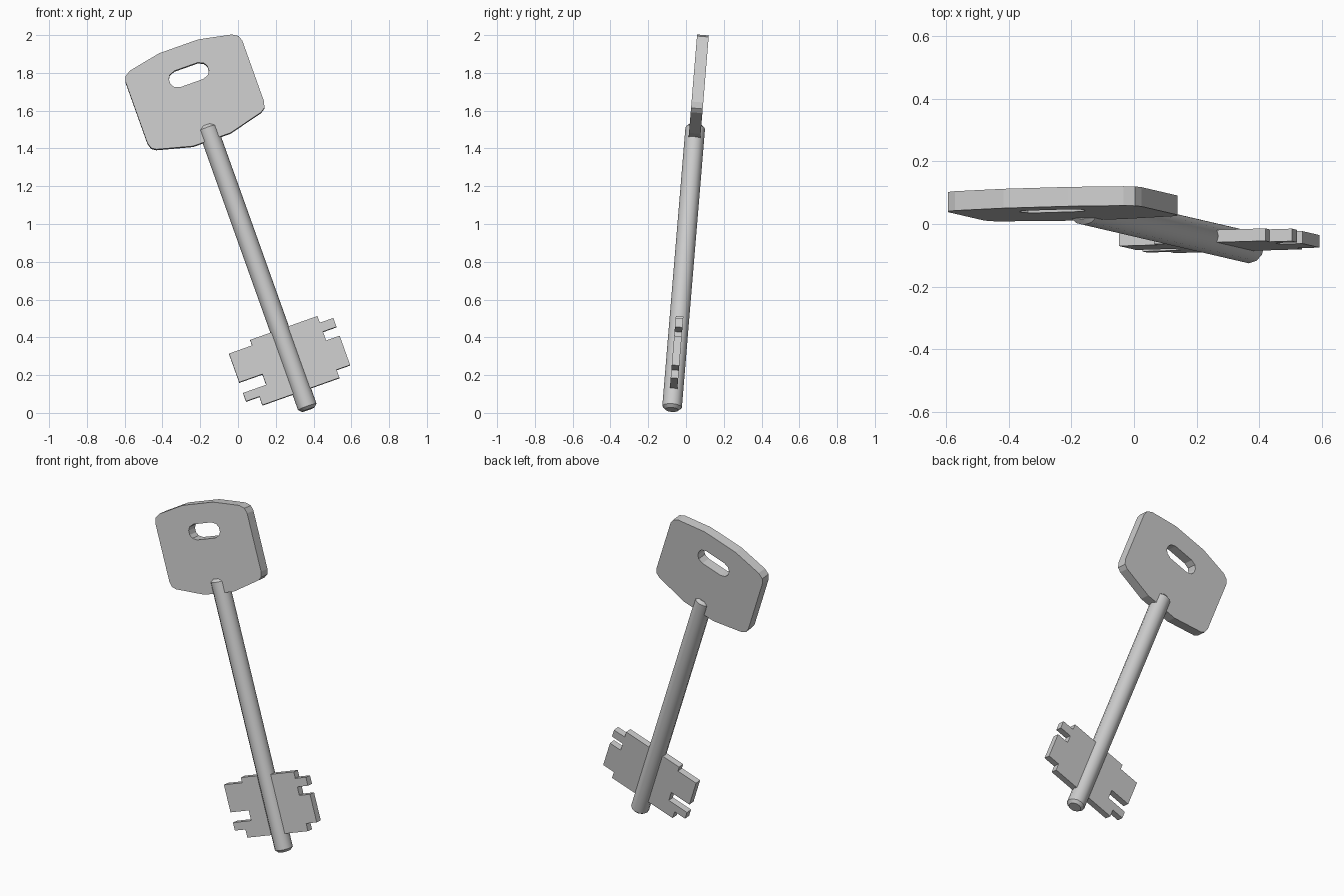
import bpy, bmesh
from math import radians
from mathutils import Matrix

if "Cube" in bpy.data.objects:
    bpy.data.objects.remove(bpy.data.objects["Cube"])

# Key is drawn upright with its shaft tip at the origin, then leaned into its pose
POSE = (Matrix.Translation((0.372, -0.075, 0.017))
        @ Matrix.Rotation(radians(-4.75), 4, 'X')
        @ Matrix.Rotation(radians(-19.6), 4, 'Y'))


def mirror(half):
    """Close a right-hand outline (top to bottom) with its left-hand mirror."""
    return half + [(-x, y) for x, y in reversed(half)]


def plate(name, outlines, thickness):
    """Flat plate from an outline and optional holes."""
    cu = bpy.data.curves.new(name, 'CURVE')
    cu.dimensions = '2D'
    cu.fill_mode = 'BOTH'
    cu.extrude = thickness / 2
    for pts in outlines:
        sp = cu.splines.new('POLY')
        sp.points.add(len(pts) - 1)
        for p, (x, y) in zip(sp.points, pts):
            p.co = (x, y, 0, 1)
        sp.use_cyclic_u = True
    ob = bpy.data.objects.new(name, cu)
    bpy.context.collection.objects.link(ob)
    ob.matrix_world = POSE @ Matrix.Rotation(radians(90), 4, 'X')
    bpy.ops.object.select_all(action='DESELECT')
    ob.select_set(True)
    bpy.context.view_layer.objects.active = ob
    bpy.ops.object.convert(target='MESH')
    ob = bpy.context.object
    ob.name = name
    bm = bmesh.new()
    bm.from_mesh(ob.data)
    bmesh.ops.remove_doubles(bm, verts=bm.verts, dist=1e-5)
    bmesh.ops.recalc_face_normals(bm, faces=bm.faces)
    for f in bm.faces:
        f.smooth = False
    bm.to_mesh(ob.data)
    bm.free()
    return ob


# Head: bowed plate with clipped corners and a slot for a ring
head = mirror([(0.11, 2.046), (0.286, 2.011), (0.318, 1.991), (0.328, 1.96),
               (0.328, 1.618), (0.318, 1.586), (0.294, 1.57), (0.105, 1.521)])
SLOT_Z = 1.885
slot = mirror([(0.065, SLOT_Z + 0.046), (0.095, SLOT_Z + 0.034), (0.108, SLOT_Z + 0.013),
               (0.108, SLOT_Z - 0.013), (0.095, SLOT_Z - 0.034), (0.065, SLOT_Z - 0.046)])
plate("head", [head, slot], 0.062)

# Bit: stepped plate with notched teeth on both sides
bit = [(-0.296, 0.42), (-0.166, 0.42), (-0.166, 0.451), (0.212, 0.451),
       (0.212, 0.413), (0.288, 0.413), (0.288, 0.363), (0.212, 0.363),
       (0.212, 0.313), (0.288, 0.313), (0.288, 0.148), (0.212, 0.148),
       (0.212, 0.103), (-0.221, 0.103), (-0.221, 0.151), (-0.296, 0.151),
       (-0.296, 0.198), (-0.166, 0.198), (-0.166, 0.258), (-0.296, 0.258)]
plate("bit", [bit], 0.04)

# Shaft: round rod with chamfered ends
LENGTH = 1.605
bm = bmesh.new()
bmesh.ops.create_cone(bm, cap_ends=True, segments=12, radius1=0.052, radius2=0.052,
                      depth=LENGTH, matrix=Matrix.Translation((0, 0, LENGTH / 2)))
rims = [e for e in bm.edges if abs(e.verts[0].co.z - e.verts[1].co.z) < 1e-4]
bmesh.ops.bevel(bm, geom=rims, offset=0.016, segments=1, affect='EDGES')
mesh = bpy.data.meshes.new("shaft")
bm.to_mesh(mesh)
bm.free()
shaft = bpy.data.objects.new("shaft", mesh)
bpy.context.collection.objects.link(shaft)
shaft.matrix_world = POSE
bpy.ops.object.select_all(action='DESELECT')
shaft.select_set(True)
bpy.context.view_layer.objects.active = shaft
bpy.ops.object.shade_smooth_by_angle(angle=radians(35))
